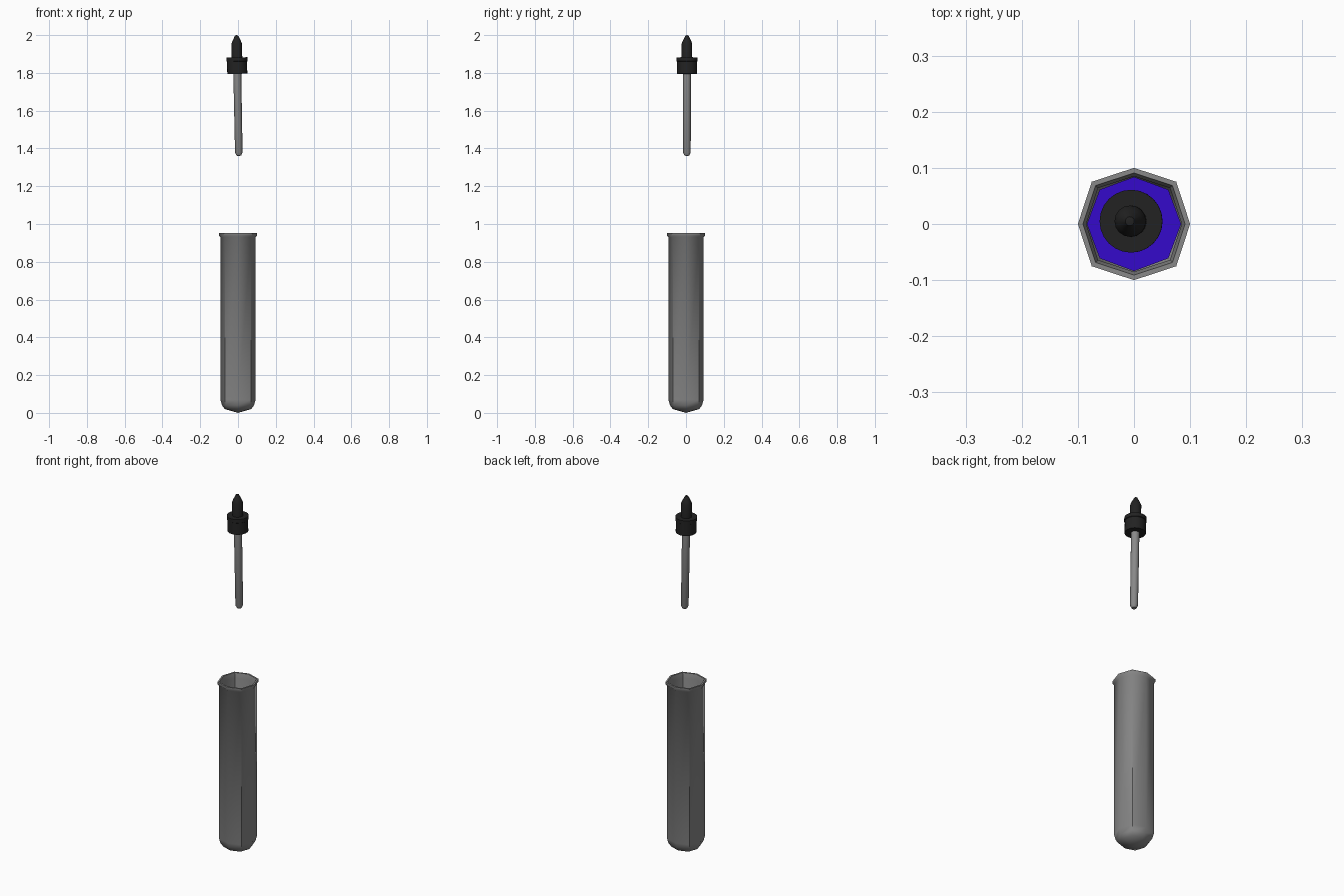
import bpy, bmesh, math
from mathutils import Matrix

cube = bpy.data.objects.get("Cube")
if cube:
    bpy.data.objects.remove(cube, do_unlink=True)


def material(name, rgb, roughness=0.5):
    mat = bpy.data.materials.new(name)
    mat.use_nodes = True
    mat.diffuse_color = (*rgb, 1)
    bsdf = mat.node_tree.nodes["Principled BSDF"]
    bsdf.inputs["Base Color"].default_value = (*rgb, 1)
    bsdf.inputs["Roughness"].default_value = roughness
    return mat


glass = material("grey glass", (0.25, 0.25, 0.25))
rubber = material("black rubber", (0.016, 0.016, 0.016))
liquid = material("blue liquid", (0.035, 0.003, 0.6))


def lathe(name, profile, sides, mat, diagonal=1.0, angle=50):
    """Revolve (radius, z) points; diagonal scales every second corner."""
    bm = bmesh.new()
    rings = []
    for r, z in profile:
        if r == 0:
            rings.append([bm.verts.new((0, 0, z))])
            continue
        ring = []
        for i in range(sides):
            a = math.tau * i / sides
            s = r * (diagonal if i % 2 else 1)
            ring.append(bm.verts.new((s * math.cos(a), s * math.sin(a), z)))
        rings.append(ring)
    for low, high in zip(rings, rings[1:]):
        for i in range(sides):
            j = (i + 1) % sides
            corners = [low[i % len(low)], low[j % len(low)],
                       high[j % len(high)], high[i % len(high)]]
            bm.faces.new(list(dict.fromkeys(corners)))
    bmesh.ops.recalc_face_normals(bm, faces=bm.faces)
    mesh = bpy.data.meshes.new(name)
    bm.to_mesh(mesh)
    bm.free()
    mesh.materials.append(mat)
    obj = bpy.data.objects.new(name, mesh)
    bpy.context.collection.objects.link(obj)
    bpy.ops.object.select_all(action="DESELECT")
    obj.select_set(True)
    bpy.context.view_layer.objects.active = obj
    bpy.ops.object.shade_smooth_by_angle(angle=math.radians(angle))
    return obj


# Eight-sided tube: outer wall, lip, then inner wall
lathe("test_tube", [(0, 0), (0.07, 0.02), (0.085, 0.04), (0.093, 0.07),
                    (0.093, 0.93), (0.1, 0.938), (0.1, 0.953),
                    (0.091, 0.953), (0.085, 0.925), (0.085, 0.07),
                    (0.065, 0.035), (0, 0.015)], 8, glass, 1.065)

# Liquid inside the tube
lathe("liquid_fill", [(0, 0.018), (0.063, 0.037), (0.084, 0.075),
                      (0.084, 0.45), (0, 0.45)], 8, liquid, 1.03)

# Dropper, built upright and then tilted as one
dropper = [
    lathe("pipette", [(0, 1.36), (0.012, 1.362), (0.02, 1.378),
                      (0.021, 1.8), (0, 1.8)], 16, glass),
    lathe("dropper_cap", [(0, 1.795), (0.053, 1.795), (0.053, 1.86),
                          (0.056, 1.862), (0.056, 1.882), (0, 1.882)],
          24, rubber, angle=30),
    lathe("dropper_bulb", [(0.028, 1.875), (0.028, 1.955), (0.021, 1.972),
                           (0.008, 1.998), (0, 2.0)], 16, rubber, angle=30),
]
pivot = Matrix.Translation((0, 0, 1.6))
tilt = (Matrix.Translation((0, 0.005, 0)) @ pivot
        @ Matrix.Rotation(-0.019, 4, "Y") @ pivot.inverted())
for part in dropper:
    part.data.transform(tilt)
